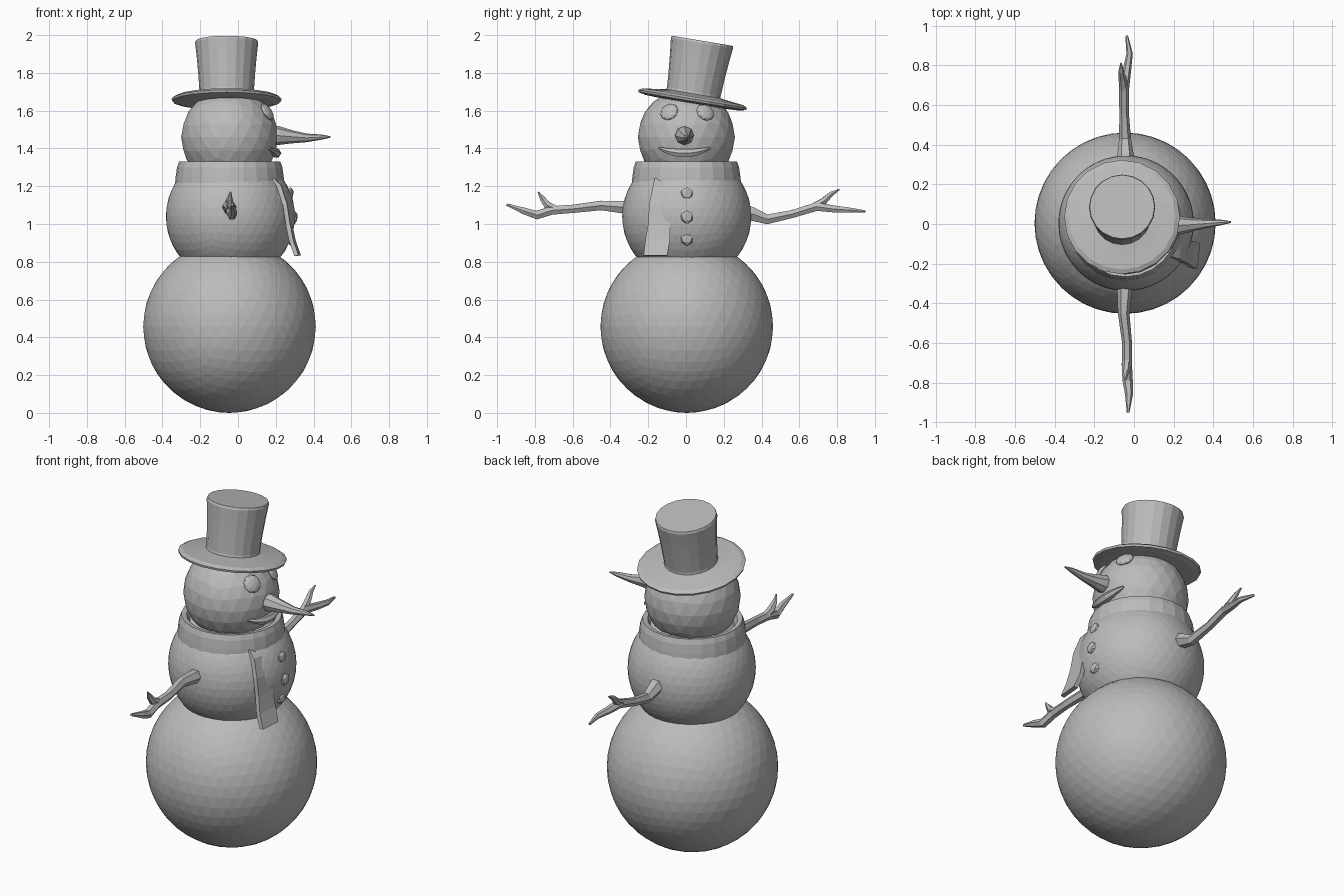
import bpy, bmesh, math
from mathutils import Vector, Matrix

if "Cube" in bpy.data.objects:
    bpy.data.objects.remove(bpy.data.objects["Cube"])

grey = bpy.data.materials.new("plain grey")
grey.diffuse_color = (0.5, 0.5, 0.5, 1)
grey.use_nodes = True
grey.node_tree.nodes["Principled BSDF"].inputs["Base Color"].default_value = grey.diffuse_color


def finish(bm, name, matrix=None):
    bmesh.ops.recalc_face_normals(bm, faces=bm.faces)
    if matrix:
        bm.transform(matrix)
    me = bpy.data.meshes.new(name)
    bm.to_mesh(me)
    bm.free()
    me.materials.append(grey)
    ob = bpy.data.objects.new(name, me)
    bpy.context.collection.objects.link(ob)
    return ob


def ball(name, centre, radius, detail, scale=(1, 1, 1), rot=None):
    bm = bmesh.new()
    bmesh.ops.create_icosphere(bm, subdivisions=detail, radius=radius)
    m = Matrix.Translation(centre) @ (rot or Matrix()) @ Matrix.Diagonal((*scale, 1))
    return finish(bm, name, m)


def bridge(bm, rings, closed=False):
    n = len(rings[0])
    pairs = list(zip(rings, rings[1:]))
    if closed:
        pairs.append((rings[-1], rings[0]))
    for a, b in pairs:
        for i in range(n):
            j = (i + 1) % n
            bm.faces.new((a[i], a[j], b[j], b[i]))
    if not closed:
        bm.faces.new(rings[0])
        bm.faces.new(rings[-1])


def lathe(name, profile, segments, matrix, closed=False):
    bm = bmesh.new()
    rings = [[bm.verts.new((r * math.cos(k * math.tau / segments),
                            r * math.sin(k * math.tau / segments), z))
              for k in range(segments)] for r, z in profile]
    bridge(bm, rings, closed)
    return finish(bm, name, matrix)


def tube(name, path, sides=6):
    """Tapered tube through (x, y, z, radius) points."""
    pts = [Vector(p[:3]) for p in path]
    bm = bmesh.new()
    rings = []
    for i, p in enumerate(pts):
        d = (pts[min(i + 1, len(pts) - 1)] - pts[max(i - 1, 0)]).normalized()
        u = d.cross(Vector((0, 0, 1))).normalized()
        v = d.cross(u)
        rings.append([bm.verts.new(p + path[i][3] * (u * math.cos(k * math.tau / sides)
                                                     + v * math.sin(k * math.tau / sides)))
                      for k in range(sides)])
    bridge(bm, rings)
    return finish(bm, name)


# Snow balls
ball("bottom_snowball", (-0.045, 0.004, 0.457), 0.457, 4)
ball("middle_snowball", (-0.04, 0.004, 1.04), 0.342, 4)
HEAD = Vector((-0.044, 0.002, 1.46))
HEAD_R = 0.257
ball("head", HEAD, HEAD_R, 3)

# Top hat, leaning towards +y
tilt = Matrix.Translation((-0.06, 0.035, 1.662)) @ Matrix.Rotation(math.radians(-9.5), 4, 'X')
lathe("hat_brim", [(0.14, -0.025), (0.25, -0.02), (0.288, -0.012), (0.292, 0.0),
                   (0.27, 0.012), (0.2, 0.02), (0.13, 0.03)], 20, tilt)
lathe("hat_crown", [(0.15, 0.0), (0.144, 0.04), (0.15, 0.13), (0.158, 0.22),
                    (0.167, 0.3), (0.163, 0.312)], 20, tilt)

# Scarf collar
lathe("scarf_collar", [(0.25, 1.195), (0.29, 1.205), (0.286, 1.25), (0.279, 1.3),
                       (0.268, 1.33), (0.24, 1.325), (0.21, 1.27)], 24,
      Matrix.Translation((-0.044, 0.002, 0)), closed=True)

# Scarf tail: (x, z, y min, y max) sections of a hanging strip
bm = bmesh.new()
rows = []
for x, z, y0, y1 in [(0.2, 1.24, -0.165, -0.085), (0.24, 1.2, -0.175, -0.085),
                     (0.272, 1.1, -0.195, -0.085), (0.287, 1.0, -0.2, -0.085),
                     (0.305, 0.91, -0.215, -0.085), (0.333, 0.83, -0.225, -0.1)]:
    rows.append([bm.verts.new(c) for c in ((x - 0.035, y0, z), (x - 0.012, y0, z + 0.004),
                                           (x, y1, z + 0.004), (x - 0.025, y1, z))])
bridge(bm, rows)
finish(bm, "scarf_tail")

# Carrot nose
tube("carrot_nose", [(0.17, -0.008, 1.468, 0.05), (0.215, -0.008, 1.468, 0.05),
                     (0.28, -0.004, 1.462, 0.036), (0.36, 0.002, 1.456, 0.023),
                     (0.44, 0.008, 1.46, 0.014), (0.49, 0.01, 1.461, 0.004)], 8)

# Eyes sitting on the head surface
for side, y in (("left", -0.087), ("right", 0.098)):
    d = Vector((0.19, y, 0.128)).normalized()
    ball(side + "_eye", HEAD + d * (HEAD_R - 0.002), 0.05, 2, (1, 1, 0.42),
         d.to_track_quat('Z', 'Y').to_matrix().to_4x4())

# Smiling lip following the head
lip = []
for i in range(9):
    t = i / 4 - 1
    y = 0.135 * t - 0.008
    z = 1.375 + 0.027 * t * t
    x = HEAD.x + math.sqrt(HEAD_R ** 2 - (y - HEAD.y) ** 2 - (z - HEAD.z) ** 2)
    lip.append((x + 0.006, y, z, 0.006 + 0.019 * (1 - t * t)))
tube("mouth", lip)

# Buttons down the front of the middle ball
for i, z in enumerate((1.16, 1.035, 0.92)):
    x = -0.04 + math.sqrt(0.342 ** 2 - (z - 1.04) ** 2)
    ball("button_%d" % (i + 1), (x - 0.002, 0.005, z), 0.036, 1, (0.5, 1, 1))

# Twig arms with a forked end
tube("right_arm", [(-0.043, 0.28, 1.07, 0.043), (-0.043, 0.345, 1.055, 0.042),
                   (-0.045, 0.43, 1.025, 0.03), (-0.05, 0.56, 1.052, 0.024),
                   (-0.05, 0.69, 1.092, 0.026), (-0.035, 0.78, 1.08, 0.021),
                   (-0.022, 0.86, 1.074, 0.016), (-0.037, 0.95, 1.066, 0.007)])
tube("right_twig", [(-0.05, 0.66, 1.083, 0.02), (-0.058, 0.73, 1.122, 0.02),
                    (-0.065, 0.77, 1.16, 0.014), (-0.065, 0.812, 1.183, 0.004)])
tube("left_arm", [(-0.045, -0.27, 1.085, 0.04), (-0.047, -0.34, 1.09, 0.038),
                  (-0.052, -0.45, 1.098, 0.029), (-0.035, -0.6, 1.08, 0.025),
                  (-0.036, -0.71, 1.072, 0.026), (-0.032, -0.79, 1.047, 0.026),
                  (-0.025, -0.86, 1.07, 0.02), (-0.03, -0.95, 1.103, 0.007)])
tube("left_twig", [(-0.036, -0.68, 1.075, 0.02), (-0.04, -0.735, 1.1, 0.022),
                   (-0.045, -0.76, 1.135, 0.016), (-0.04, -0.782, 1.17, 0.004)])
